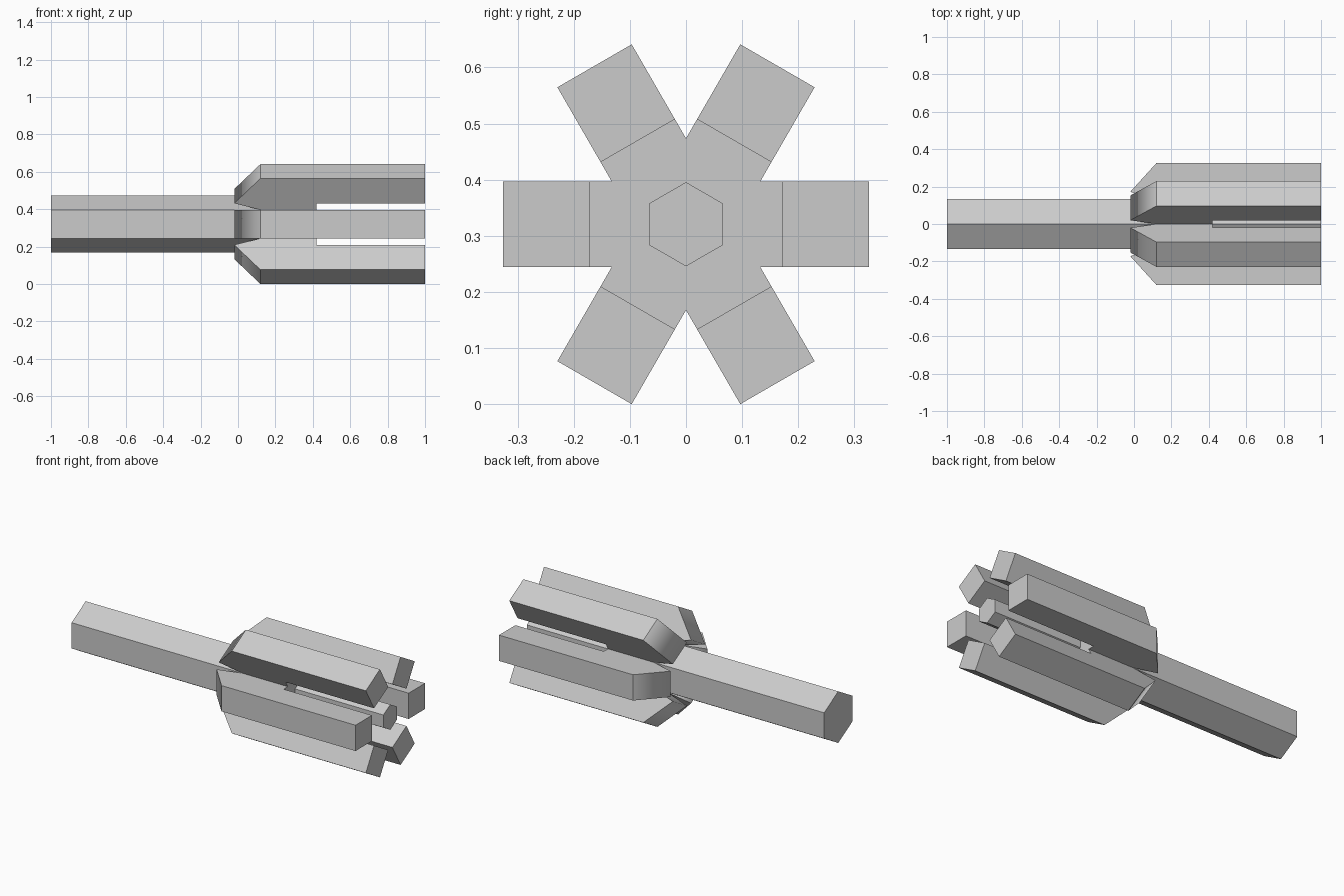
import bpy, bmesh
from math import sin, cos, pi, radians
from mathutils import Matrix, Vector

if "Cube" in bpy.data.objects:
    bpy.data.objects.remove(bpy.data.objects["Cube"])

R = 0.153                    # shaft hexagon radius, also its side length
APO = R * cos(pi / 6)        # distance from axis to a shaft flat
TIP, OUT = 0.172, 0.326      # inner and outer arm distance
CZ = OUT * sin(pi / 3) + R / 4   # axis height


def prism(name, profile, extrude, matrix, smooth=()):
    """Extrude a closed 3D profile; smooth lists side faces by edge index."""
    bm = bmesh.new()
    ext = Vector(extrude)
    a = [bm.verts.new(p) for p in profile]
    b = [bm.verts.new(Vector(p) + ext) for p in profile]
    n = len(a)
    bm.faces.new(a)
    bm.faces.new(b[::-1])
    for i in range(n):
        j = (i + 1) % n
        f = bm.faces.new((a[i], b[i], b[j], a[j]))
        f.smooth = i in smooth
    bm.transform(matrix)
    bmesh.ops.recalc_face_normals(bm, faces=bm.faces)
    me = bpy.data.meshes.new(name)
    bm.to_mesh(me)
    bm.free()
    ob = bpy.data.objects.new(name, me)
    bpy.context.collection.objects.link(ob)
    return ob


def hex_bar(name, r, x0, x1):
    pts = [(x0, r * sin(k * pi / 3), r * cos(k * pi / 3)) for k in range(6)]
    return prism(name, pts, (x1 - x0, 0, 0), axis)


axis = Matrix.Translation((0, 0, CZ))

# Handle shaft and thin centre pin
hex_bar("shaft", R, -1.0, 0.42)
hex_bar("centre_pin", 0.075, 0.42, 1.0)

# Six arms, one per shaft flat, with a bevelled nose and open inner slot
side = [(-0.02, TIP), (0.12, OUT), (1.0, OUT), (1.0, TIP),
        (0.42, TIP), (0.42, APO), (0.12, APO)]
for k in range(6):
    turn = axis @ Matrix.Rotation(radians(60 * k), 4, 'X')
    prism(f"arm_{k + 1}", [(x, y, -R / 2) for x, y in side],
          (0, 0, R), turn, smooth=(0, 6))
